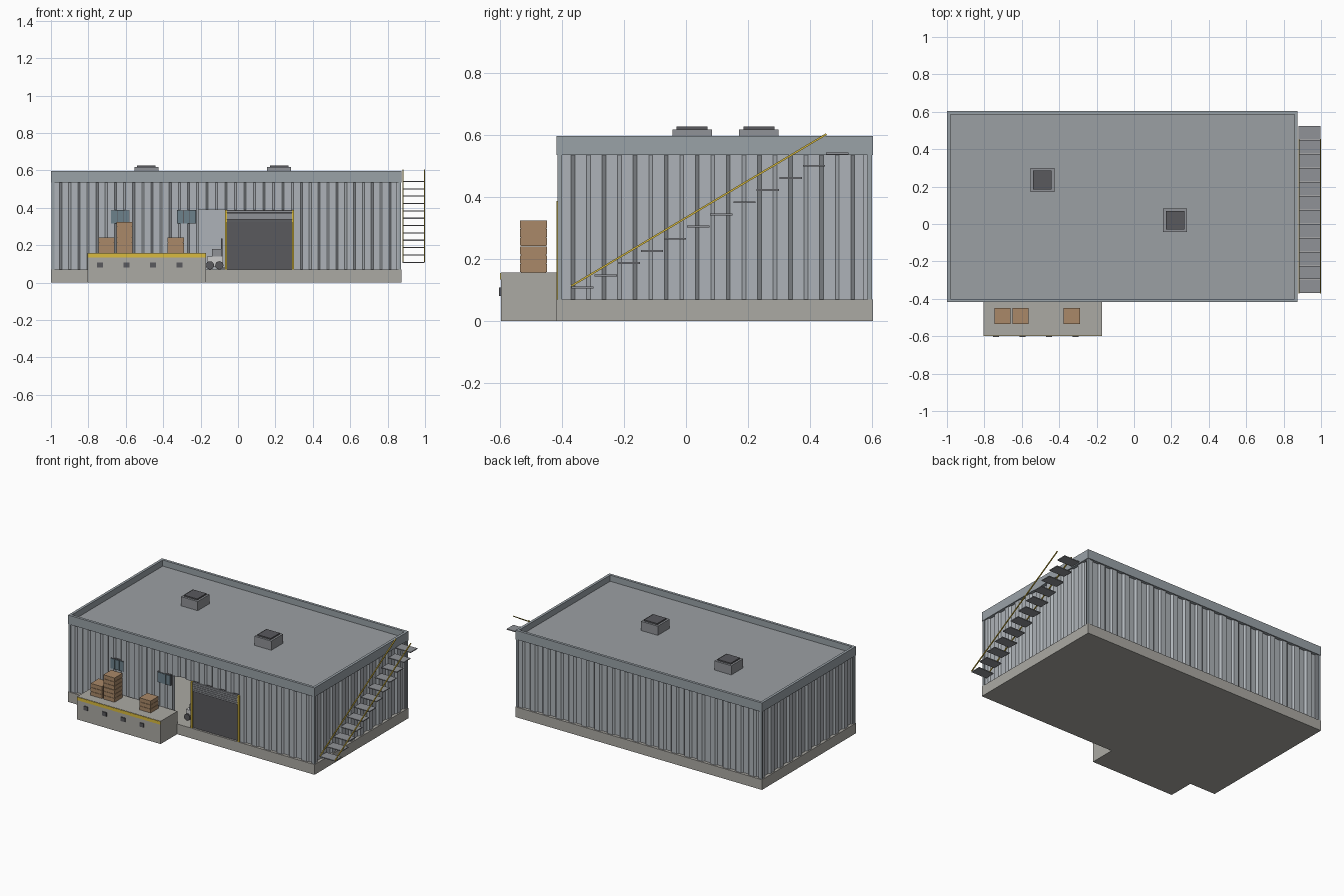
import bpy, bmesh, math
from mathutils import Matrix, Vector

if "Cube" in bpy.data.objects:
    bpy.data.objects.remove(bpy.data.objects["Cube"])

def mat(name, r, g, b):
    m = bpy.data.materials.new(name)
    m.diffuse_color = (r, g, b, 1)
    m.use_nodes = True
    m.node_tree.nodes["Principled BSDF"].inputs["Base Color"].default_value = m.diffuse_color
    return m

CONCRETE = mat("concrete", .41, .40, .37)
CLAD = mat("cladding", .42, .45, .48)
TRIM = mat("trim", .32, .36, .39)
ROOF = mat("roof", .33, .35, .37)
DARK = mat("dark", .10, .10, .11)
YELLOW = mat("yellow", .70, .50, .05)
WOOD = mat("wood", .40, .25, .14)
GLASS = mat("glass", .15, .22, .26)
STEEL = mat("steel", .28, .29, .31)
WHITE = mat("pale", .6, .6, .6)

def finish(name, bm, material):
    bmesh.ops.recalc_face_normals(bm, faces=bm.faces)
    me = bpy.data.meshes.new(name)
    bm.to_mesh(me)
    bm.free()
    ob = bpy.data.objects.new(name, me)
    me.materials.append(material)
    bpy.context.collection.objects.link(ob)
    return ob

def boxes(name, material, *specs):
    """Each spec is (x0, x1, y0, y1, z0, z1)."""
    bm = bmesh.new()
    for x0, x1, y0, y1, z0, z1 in specs:
        m = Matrix.Translation(((x0+x1)/2, (y0+y1)/2, (z0+z1)/2)) @ Matrix.Diagonal((x1-x0, y1-y0, z1-z0, 1))
        bmesh.ops.create_cube(bm, size=1, matrix=m)
    return finish(name, bm, material)

def beam(name, material, a, b, w):
    a, b = Vector(a), Vector(b)
    d = b - a
    bm = bmesh.new()
    m = Matrix.Translation((a+b)/2) @ d.to_track_quat('Z', 'X').to_matrix().to_4x4() @ Matrix.Diagonal((w, w, d.length, 1))
    bmesh.ops.create_cube(bm, size=1, matrix=m)
    return finish(name, bm, material)

def corrugated(name, a, b, z0, z1, depth=.012, thick=.022):
    """Trapezoid-ribbed wall from a to b; outside is to the right of a->b."""
    a, b = Vector((*a, 0)), Vector((*b, 0))
    length = (b - a).length
    d = (b - a) / length
    out = Vector((d.y, -d.x, 0))
    n = max(1, round(length / .1))
    p = length / n
    pts = []
    for i in range(n):
        for f, h in ((0, 0), (.38, 0), (.5, -depth), (.88, -depth)):
            pts.append(a + d*((i+f)*p) + out*h)
    pts += [b, b - out*thick, a - out*thick]
    bm = bmesh.new()
    face = bm.faces.new([bm.verts.new(q + Vector((0, 0, z0))) for q in pts])
    top = bmesh.ops.extrude_face_region(bm, geom=[face])
    bmesh.ops.translate(bm, vec=(0, 0, z1-z0), verts=[v for v in top['geom'] if isinstance(v, bmesh.types.BMVert)])
    return finish(name, bm, CLAD)

X0, X1, Y0, Y1 = -1, .875, -.418, .603
ZB, ZP, ZT = .07, .535, .597

# Floor slab, ribbed walls and corner trims
boxes("base_slab", CONCRETE, (X0, X1, Y0, Y1, 0, ZB))
l, r, f, k = X0+.009, X1-.009, Y0+.009, Y1-.009
corrugated("front_wall_left", (l, f), (-.21, f), ZB, ZP)
corrugated("front_wall_over_doors", (-.21, f), (.297, f), .388, ZP)
corrugated("front_wall_right", (.297, f), (r, f), ZB, ZP)
corrugated("right_wall", (r, f), (r, k), ZB, ZP)
corrugated("back_wall", (r, k), (l, k), ZB, ZP)
corrugated("left_wall", (l, k), (l, f), ZB, ZP)
c = .015
boxes("corner_trims", TRIM, *[(x, x+c, y, y+c, ZB, ZP)
      for x in (X0+.003, X1-.003-c) for y in (Y0+.003, Y1-.003-c)])

# Roof deck and parapet
t = .018
boxes("roof_deck", ROOF, (X0+t, X1-t, Y0+t, Y1-t, ZP, .555))
boxes("parapet", TRIM, (X0, X1, Y0, Y0+t, ZP, ZT), (X0, X1, Y1-t, Y1, ZP, ZT),
      (X0, X0+t, Y0+t, Y1-t, ZP, ZT), (X1-t, X1, Y0+t, Y1-t, ZP, ZT))

# Roof vents
for i, (x, y) in enumerate(((-.49, .235), (.22, .02))):
    boxes(f"vent_curb_{i}", STEEL, (x-.064, x+.064, y-.064, y+.064, .55, .618))
    boxes(f"vent_cap_{i}", DARK, (x-.05, x+.05, y-.05, y+.05, .615, .627))

# Roller door with yellow jambs, partly lowered slats
boxes("door_panel", DARK, (-.06, .292, -.405, -.39, ZB, .388))
boxes("door_slats", STEEL, *[(-.06, .292, -.414, -.40, .323+.013*i, .334+.013*i) for i in range(5)])
boxes("door_jambs", YELLOW, (-.07, -.058, Y0, -.385, ZB, .388), (.288, .30, Y0, -.385, ZB, .388))

# Windows with three panes
for i, x in enumerate((-.68, -.325)):
    boxes(f"window_back_{i}", DARK, (x, x+.1, -.411, -.39, .315, .387))
    boxes(f"window_panes_{i}", GLASS, *[(x+.002+j*.033, x+.032+j*.033, -.415, -.4, .317, .385) for j in range(3)])

# Loading dock with edge strip and bumpers
boxes("dock", CONCRETE, (-.805, -.17, -.597, Y0+.002, 0, .157))
boxes("dock_edge_strip", YELLOW, (-.805, -.17, -.6, -.595, .134, .155))
boxes("dock_bumpers", DARK, *[(x-.016, x+.016, -.603, -.595, .081, .108) for x in (-.738, -.596, -.454, -.312)])

# Slatted crates
for i, (x, z) in enumerate(((-.703, .157), (-.607, .157), (-.607, .242), (-.333, .157))):
    boxes(f"crate_{i}", WOOD, (x-.04, x+.04, -.532, -.452, z, z+.083),
          *[(x-.043, x+.043, -.535, -.449, z+.001+j*.028, z+.027+j*.028) for j in range(3)])

# Outside stair with rails on both sides
boxes("stair_treads", STEEL, *[(.88, .997, -.37+.0747*i, -.298+.0747*i, .105+.0393*i, .111+.0393*i) for i in range(12)])
for side, x in (("left", .883), ("right", .997)):
    beam(f"stair_rail_{side}", YELLOW, (x, -.37, .113), (x, .453, .603), .006)

# Small lift truck standing inside the open doorway
boxes("truck_body", WHITE, (-.165, -.08, -.33, -.27, .085, .14))
boxes("truck_seat", STEEL, (-.14, -.085, -.325, -.275, .14, .18))
boxes("truck_mast", DARK, (-.09, -.082, -.33, -.322, .075, .235), (-.09, -.082, -.278, -.27, .075, .235))
boxes("truck_forks", STEEL, (-.082, -.01, -.322, -.31, .076, .081), (-.082, -.01, -.29, -.278, .076, .081))
bm = bmesh.new()
for x in (-.15, -.1):
    for y in (-.333, -.267):
        bmesh.ops.create_cone(bm, cap_ends=True, segments=16, radius1=.022, radius2=.022, depth=.014,
                              matrix=Matrix.Translation((x, y, .092)) @ Matrix.Rotation(math.pi/2, 4, 'X'))
finish("truck_wheels", bm, DARK)
